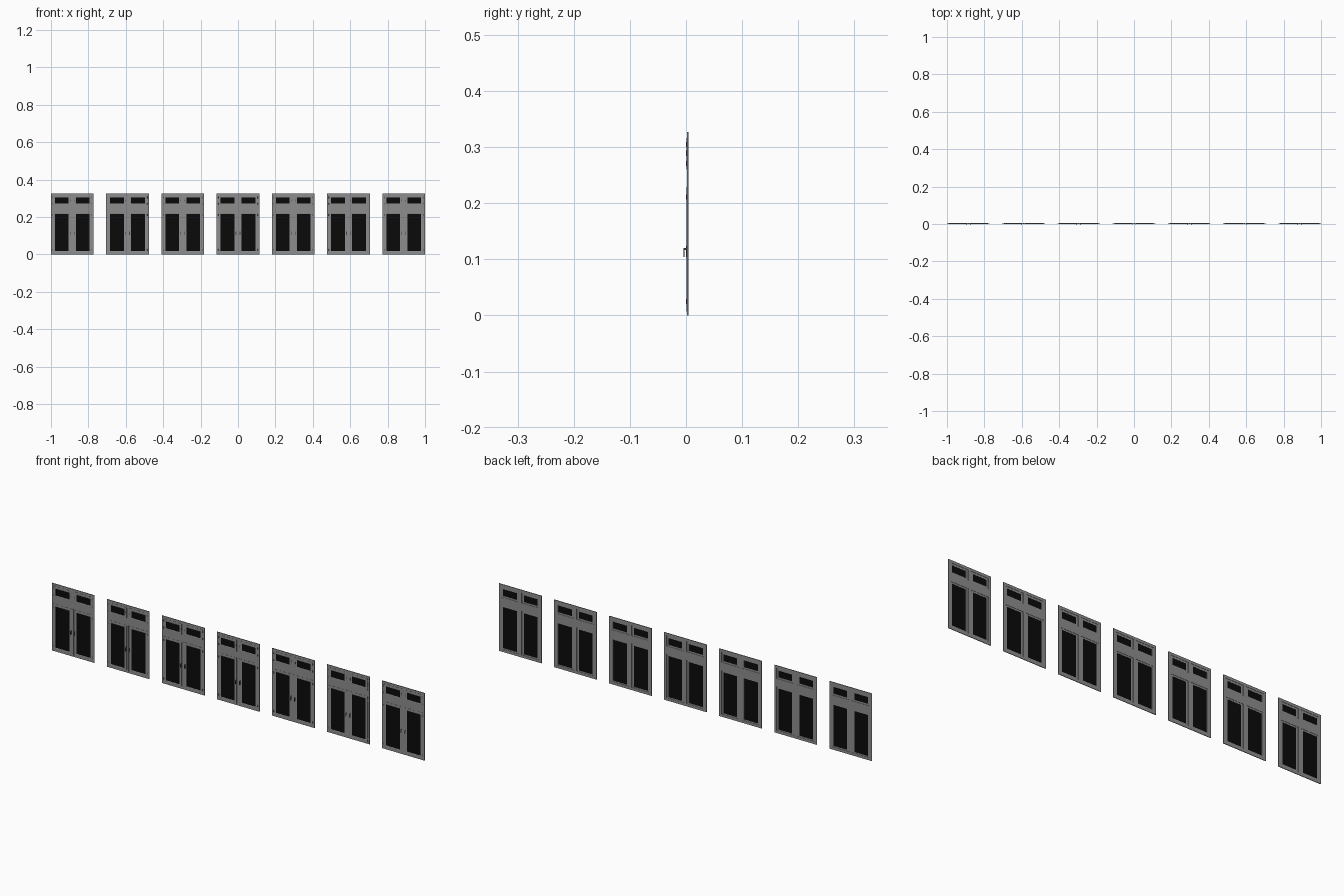
import bpy, bmesh, math

if "Cube" in bpy.data.objects:
    bpy.data.objects.remove(bpy.data.objects["Cube"])

def material(name, c):
    m = bpy.data.materials.new(name)
    m.diffuse_color = (*c, 1)
    m.use_nodes = True
    m.node_tree.nodes["Principled BSDF"].inputs["Base Color"].default_value = m.diffuse_color
    return m

GREY = material("frame grey", (0.27, 0.27, 0.27))
BLACK = material("dark glass", (0.003, 0.003, 0.003))
METAL = material("dark metal", (0.06, 0.06, 0.065))

W, H, STEP = 0.228, 0.327, 0.2953

def finish(bm, name, mat):
    bmesh.ops.recalc_face_normals(bm, faces=bm.faces[:])
    me = bpy.data.meshes.new(name)
    bm.to_mesh(me)
    bm.free()
    me.materials.append(mat)
    ob = bpy.data.objects.new(name, me)
    bpy.context.collection.objects.link(ob)
    return ob

def add_box(bm, x0, x1, y0, y1, z0, z1):
    vs = bmesh.ops.create_cube(bm, size=1)["verts"]
    for v in vs:
        v.co = ((x0 + x1) / 2 + v.co.x * (x1 - x0),
                (y0 + y1) / 2 + v.co.y * (y1 - y0),
                (z0 + z1) / 2 + v.co.z * (z1 - z0))

def add_ring(bm, x0, x1, z0, z1, profile):
    """Mitred rectangular frame; profile = closed list of (inset, y)."""
    loops = []
    for d, y in profile:
        loops.append([bm.verts.new(p) for p in (
            (x0 + d, y, z0 + d), (x1 - d, y, z0 + d),
            (x1 - d, y, z1 - d), (x0 + d, y, z1 - d))])
    n = len(loops)
    for i in range(n):
        a, b = loops[i], loops[(i + 1) % n]
        for k in range(4):
            j = (k + 1) % 4
            bm.faces.new((a[k], a[j], b[j], b[k]))

def add_cylinder(bm, x, y, z, r, h):
    vs = bmesh.ops.create_cone(bm, cap_ends=True, segments=8, radius1=r, radius2=r, depth=h)["verts"]
    bmesh.ops.translate(bm, verts=vs, vec=(x, y, z))

LOWER, UPPER = (0.007, 0.229), (0.260, 0.316)
SASH = [(0, 0.0032), (0, 0.0008), (0.0095, 0.0008), (0.0118, 0.0014), (0.0118, 0.0032)]

def build_unit(cx):
    # fixed outer frame with mullion and transom
    bm = bmesh.new()
    add_ring(bm, cx - W / 2, cx + W / 2, 0, H,
             [(0, 0.0015), (0.013, 0.0015), (0.013, 0.0045), (0, 0.0045)])
    add_box(bm, cx - W / 2 + 0.013, cx + W / 2 - 0.013, 0.0015, 0.0045, 0.225, 0.264)
    for z0, z1 in ((0.013, 0.225), (0.264, H - 0.013)):
        add_box(bm, cx - 0.007, cx + 0.007, 0.0015, 0.0045, z0, z1)
    finish(bm, "fixed_frame", GREY)

    sash, glass, handle, hinge = (bmesh.new() for _ in range(4))
    for s in (-1, 1):
        xa, xb = sorted((cx + s * 0.0075, cx + s * 0.1045))
        for z0, z1 in (LOWER, UPPER):
            # sash and its pane
            add_ring(sash, xa, xb, z0, z1, SASH)
            add_box(glass, xa + 0.01, xb - 0.01, 0.0018, 0.0026, z0 + 0.01, z1 - 0.01)
            # hinges on the outer edge
            inset = 0.018 if z1 < 0.25 else 0.011
            for z in (z0 + inset, z1 - inset):
                add_cylinder(hinge, cx + s * 0.1045, 0.0009, z, 0.0012, 0.009)
        # lever handle: back plate, neck and grip
        hx = cx + s * 0.0105
        add_box(handle, hx - 0.0016, hx + 0.0016, -0.0002, 0.0009, 0.104, 0.124)
        add_box(handle, hx - 0.001, hx + 0.001, -0.0045, 0.0, 0.117, 0.120)
        add_box(handle, hx - 0.0012, hx + 0.0012, -0.0045, -0.0030, 0.104, 0.120)
        # small latch on the top light
        add_box(handle, hx - 0.001, hx + 0.001, -0.0002, 0.0009, 0.284, 0.294)
    # cover strip where the two doors meet
    add_box(sash, cx - 0.004, cx + 0.004, 0.0006, 0.0016, *LOWER)
    finish(sash, "sashes", GREY)
    finish(glass, "panes", BLACK)
    finish(handle, "handles", METAL)
    finish(hinge, "hinges", METAL)

for i in range(7):
    build_unit((i - 3) * STEP)
